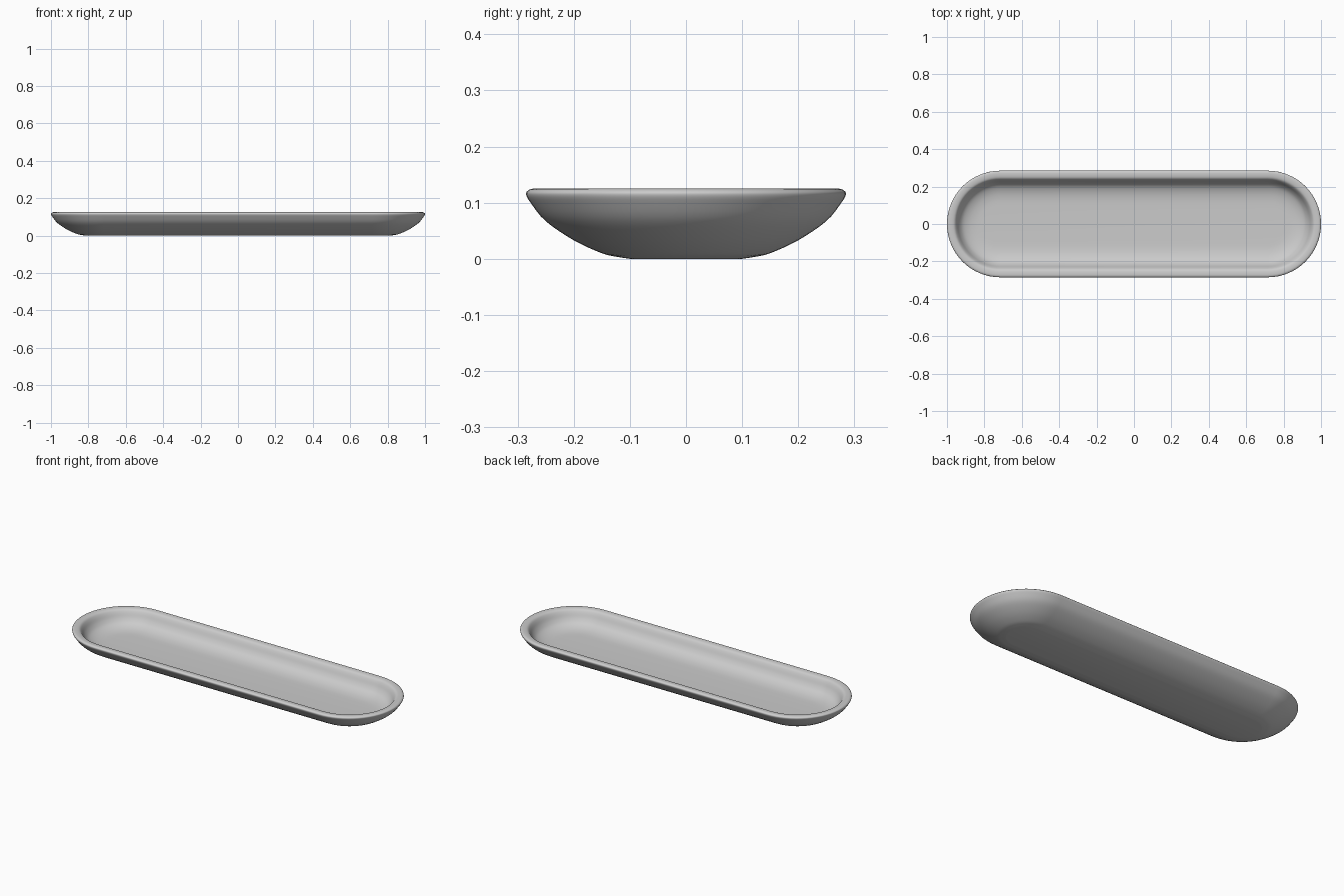
import bpy
import bmesh
import math
from mathutils import Vector

if "Cube" in bpy.data.objects:
    bpy.data.objects.remove(bpy.data.objects["Cube"], do_unlink=True)

RADIUS = 0.285
HALF_STRAIGHT = 1 - RADIUS
ARC_STEPS = 32
SMOOTHNESS = 4

# Wall section from underside, over the rim, down to the floor: (inset, height)
SECTION = [
    (0.185, 0.0), (0.165, 0.003), (0.135, 0.01), (0.085, 0.033),
    (0.035, 0.067), (0.008, 0.1), (0.0, 0.115), (0.004, 0.122),
    (0.013, 0.125), (0.03, 0.124), (0.042, 0.119), (0.052, 0.106),
    (0.066, 0.08), (0.085, 0.059), (0.115, 0.045), (0.15, 0.038),
    (0.185, 0.036),
]


def smooth_curve(points, steps):
    """Pass a rounded curve through the section points."""
    pts = [Vector(p) for p in points]
    pts = [pts[0]] + pts + [pts[-1]]
    result = []
    for a, b, c, d in zip(pts, pts[1:], pts[2:], pts[3:]):
        for i in range(steps):
            t = i / steps
            result.append(0.5 * (2 * b + (c - a) * t
                                 + (2 * a - 5 * b + 4 * c - d) * t ** 2
                                 + (3 * b - a - 3 * c + d) * t ** 3))
    result.append(pts[-1])
    return result


def capsule_ring(bm, inset, height):
    """Add one round-ended loop of vertices."""
    radius = RADIUS - inset
    ring = []
    for side in (1, -1):
        for i in range(ARC_STEPS + 1):
            angle = math.pi * (i / ARC_STEPS - 0.5)
            x = side * (HALF_STRAIGHT + radius * math.cos(angle))
            y = side * radius * math.sin(angle)
            ring.append(bm.verts.new((x, y, max(height, 0))))
    return ring


# Loft the tray shell through the section, then close floor and underside
bm = bmesh.new()
rings = [capsule_ring(bm, p.x, p.y) for p in smooth_curve(SECTION, SMOOTHNESS)]
for low, high in zip(rings, rings[1:]):
    for i in range(len(low)):
        j = (i + 1) % len(low)
        bm.faces.new((low[i], low[j], high[j], high[i]))
bm.faces.new(list(reversed(rings[0])))
bm.faces.new(rings[-1])
bmesh.ops.recalc_face_normals(bm, faces=bm.faces)

mesh = bpy.data.meshes.new("tray")
bm.to_mesh(mesh)
bm.free()
tray = bpy.data.objects.new("tray", mesh)
bpy.context.collection.objects.link(tray)

# Soft shading
bpy.ops.object.select_all(action="DESELECT")
tray.select_set(True)
bpy.context.view_layer.objects.active = tray
bpy.ops.object.shade_smooth_by_angle(angle=math.radians(40))
